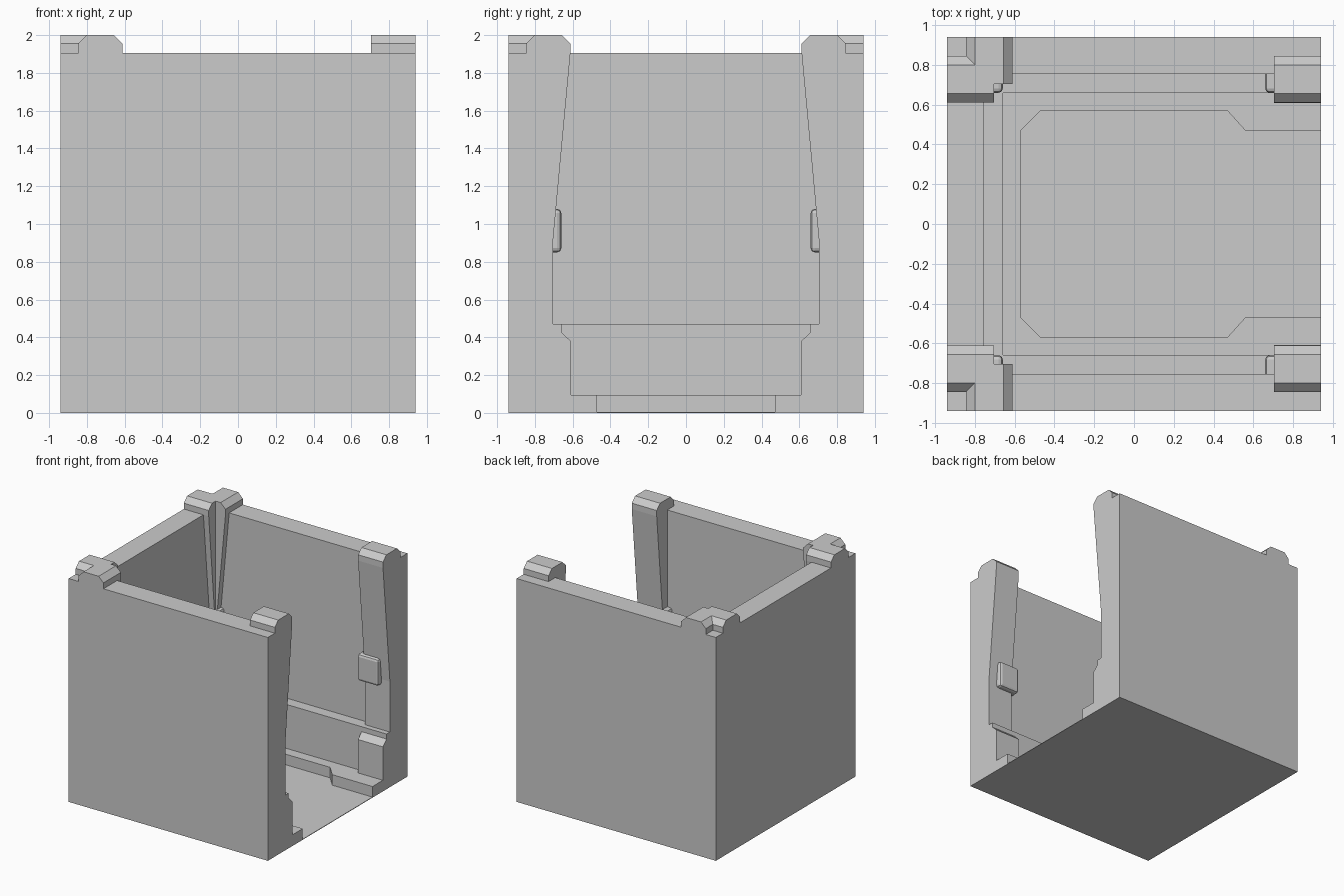
import bpy, bmesh
from mathutils import Vector

if "Cube" in bpy.data.objects:
    bpy.data.objects.remove(bpy.data.objects["Cube"])


def prism(name, points, direction):
    """Solid made by sweeping a closed polygon along a direction."""
    bm = bmesh.new()
    face = bm.faces.new([bm.verts.new(p) for p in points])
    swept = bmesh.ops.extrude_face_region(bm, geom=[face])
    verts = [g for g in swept["geom"] if isinstance(g, bmesh.types.BMVert)]
    bmesh.ops.translate(bm, verts=verts, vec=Vector(direction))
    bmesh.ops.recalc_face_normals(bm, faces=bm.faces[:])
    mesh = bpy.data.meshes.new(name)
    bm.to_mesh(mesh)
    bm.free()
    obj = bpy.data.objects.new(name, mesh)
    bpy.context.collection.objects.link(obj)
    return obj


def slab(name, outline, z0, z1):
    return prism(name, [(x, y, z0) for x, y in outline], (0, 0, z1 - z0))


def rect(x0, x1, y0, y1):
    return [(x0, y0), (x1, y0), (x1, y1), (x0, y1)]


def apply_modifier(obj, mod):
    bpy.context.view_layer.objects.active = obj
    bpy.ops.object.modifier_apply(modifier=mod.name)


def combine(obj, other, operation):
    mod = obj.modifiers.new("combine", 'BOOLEAN')
    mod.operation = operation
    mod.solver = 'EXACT'
    mod.object = other
    apply_modifier(obj, mod)
    bpy.data.objects.remove(other, do_unlink=True)


# Outer block hollowed into three walls, inner ledge and floor pocket
W = 0.94
housing = slab("open_box_housing", rect(-W, W, -W, W), 0, 1.905)
pocket = [(-0.57, -0.47), (-0.47, -0.57), (0.47, -0.57), (0.56, -0.47), (1.2, -0.47),
          (1.2, 0.47), (0.56, 0.47), (0.47, 0.57), (-0.47, 0.57), (-0.57, 0.47)]
combine(housing, slab("wall_cavity", rect(-0.755, 1.2, -0.755, 0.755), 0.47, 2.5), 'DIFFERENCE')
combine(housing, slab("ledge_cavity", rect(-0.66, 1.2, -0.66, 0.66), 0.095, 1.0), 'DIFFERENCE')
combine(housing, slab("floor_pocket", pocket, 0.005, 0.8), 'DIFFERENCE')

# Corner posts: profile as (distance from centre, height)
profile = [(0.61, 0.05), (0.61, 0.38), (0.705, 0.47), (0.705, 0.9), (0.612, 1.905),
           (0.612, 1.955), (0.657, 2.0), (0.80, 2.0), (0.845, 1.955), (0.845, 0.05)]
for s in (-1, 1):
    for x0 in (0.705, -W):
        combine(housing, prism("corner_post", [(x0, s * d, z) for d, z in profile],
                               (W - 0.705, 0, 0)), 'UNION')
    y0 = 0.705 if s > 0 else -W
    combine(housing, prism("back_post", [(-d, y0, z) for d, z in profile],
                           (0, W - 0.705, 0)), 'UNION')

# Small rounded retaining lugs on the inner side of every post
for sx in (-1, 1):
    for sy in (-1, 1):
        a, b = sorted((sx * 0.66, sx * 0.86))
        c, d = sorted((sy * 0.66, sy * 0.86))
        lug = slab("retaining_lug", rect(a, b, c, d), 0.85, 1.08)
        bevel = lug.modifiers.new("round", 'BEVEL')
        bevel.width = 0.022
        bevel.segments = 2
        apply_modifier(lug, bevel)
        combine(housing, lug, 'UNION')
